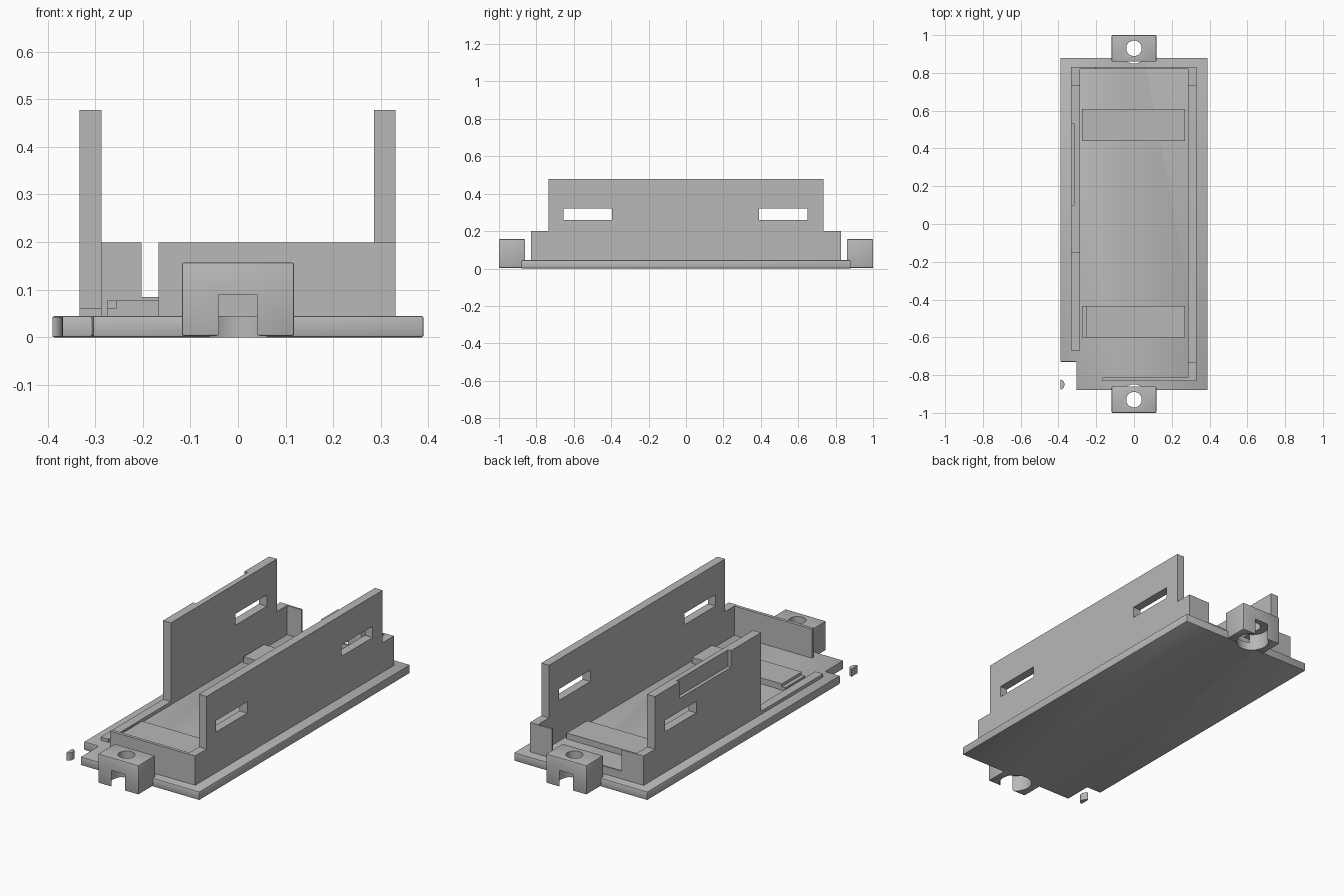
import bpy, bmesh, math
from mathutils import Vector

if "Cube" in bpy.data.objects:
    bpy.data.objects.remove(bpy.data.objects["Cube"])

grey = bpy.data.materials.new("plain grey")
grey.diffuse_color = (0.48, 0.48, 0.48, 1)
grey.use_nodes = True
grey.node_tree.nodes["Principled BSDF"].inputs["Base Color"].default_value = grey.diffuse_color


def prism(name, pts, axis, lo, hi):
    """Extrude a 2D profile along x (profile y,z) or z (profile x,y)."""
    bm = bmesh.new()
    place = (lambda p: (lo, p[0], p[1])) if axis == 'x' else (lambda p: (p[0], p[1], lo))
    face = bm.faces.new([bm.verts.new(place(p)) for p in pts])
    new = bmesh.ops.extrude_face_region(bm, geom=[face])["geom"]
    step = Vector((hi - lo, 0, 0)) if axis == 'x' else Vector((0, 0, hi - lo))
    bmesh.ops.translate(bm, vec=step, verts=[v for v in new if isinstance(v, bmesh.types.BMVert)])
    bmesh.ops.recalc_face_normals(bm, faces=bm.faces)
    mesh = bpy.data.meshes.new(name)
    bm.to_mesh(mesh)
    bm.free()
    mesh.materials.append(grey)
    ob = bpy.data.objects.new(name, mesh)
    bpy.context.collection.objects.link(ob)
    return ob


def box(name, x0, x1, y0, y1, z0, z1):
    return prism(name, [(x0, y0), (x1, y0), (x1, y1), (x0, y1)], 'z', z0, z1)


def disc(name, x, y, r, z0, z1, n=48):
    pts = [(x + r * math.cos(2 * math.pi * i / n), y + r * math.sin(2 * math.pi * i / n))
           for i in range(n)]
    return prism(name, pts, 'z', z0, z1)


def apply(ob, mod):
    bpy.context.view_layer.objects.active = ob
    bpy.ops.object.modifier_apply(modifier=mod.name)


def bevel(ob, width):
    mod = ob.modifiers.new("bevel", 'BEVEL')
    mod.width, mod.segments = width, 2
    apply(ob, mod)


def cut(ob, cutter):
    mod = ob.modifiers.new("cut", 'BOOLEAN')
    mod.operation, mod.solver, mod.object = 'DIFFERENCE', 'EXACT', cutter
    apply(ob, mod)
    bpy.data.objects.remove(cutter)


def smooth(ob):
    bpy.ops.object.select_all(action='DESELECT')
    ob.select_set(True)
    bpy.context.view_layer.objects.active = ob
    bpy.ops.object.shade_smooth_by_angle(angle=math.radians(25))


FLOOR = 0.045

# base plate with a notched front left corner
plate = prism("base_plate", [(-0.305, -0.88), (0.39, -0.88), (0.39, 0.88), (-0.39, 0.88),
                             (-0.39, -0.73), (-0.305, -0.73)], 'z', 0, FLOOR)
bevel(plate, 0.005)

# screw tabs at both ends, with a screw hole and a wide pocket below
for side, label in ((-1, "front"), (1, "back")):
    y = side * 0.93
    tab = box(label + "_screw_tab", -0.118, 0.118, y - 0.07, y + 0.07, 0.003, 0.157)
    bevel(tab, 0.004)
    cut(tab, disc("pocket", 0, y, 0.0805, -0.1, 0.09))
    cut(tab, disc("hole", 0, y, 0.041, -0.1, 0.3))
    cut(plate, disc("pocket", 0, y, 0.0805, -0.1, 0.2))
    smooth(tab)
smooth(plate)

# right side wall with low shoulders at both ends
Z0 = FLOOR - 0.005
right = prism("right_wall", [(-0.83, Z0), (0.83, Z0), (0.83, 0.2), (0.735, 0.2), (0.735, 0.478),
                             (-0.735, 0.478), (-0.735, 0.2), (-0.83, 0.2)], 'x', 0.286, 0.331)
# shorter left side wall with a shoulder at the back
left = prism("left_wall", [(-0.15, Z0), (0.83, Z0), (0.83, 0.2), (0.735, 0.2),
                           (0.735, 0.478), (-0.15, 0.478)], 'x', -0.333, -0.287)

# strap slots and the recess along the left wall's outer top edge
for y in (-0.525, 0.52):
    cut(right, box("slot", 0.2, 0.4, y - 0.13, y + 0.13, 0.26, 0.32))
cut(left, box("slot", -0.4, -0.2, 0.39, 0.65, 0.26, 0.32))
cut(left, box("recess", -0.4, -0.315, 0.1, 0.53, 0.39, 0.6))

# low remainder of the left wall
box("left_low_strip", -0.333, -0.287, -0.67, -0.15, Z0, 0.062)

# end walls; the back one is open in the middle above a sill
box("front_wall", -0.167, 0.286, -0.83, -0.813, Z0, 0.199)
for x0, x1, top, name in ((-0.287, -0.203, 0.199, "back_wall_left"),
                          (-0.203, 0.203, 0.085, "back_wall_sill"),
                          (0.203, 0.286, 0.199, "back_wall_right")):
    box(name, x0, x1, 0.82, 0.83, Z0, top)

# raised pads on the floor
box("back_pad", -0.275, 0.27, 0.44, 0.61, Z0, 0.077)
box("front_pad", -0.255, 0.27, -0.602, -0.435, Z0, 0.077)
box("front_pad_ledge", -0.275, -0.255, -0.602, -0.435, Z0, 0.062)

# loose sliver at the notched corner
sliver = prism("corner_sliver", [(-0.39 + 0.022 * math.cos(a), -0.85 + 0.026 * math.sin(a))
                                 for a in [math.pi * (i / 12 - 0.5) for i in range(13)]],
               'z', 0.002, 0.043)
smooth(sliver)
